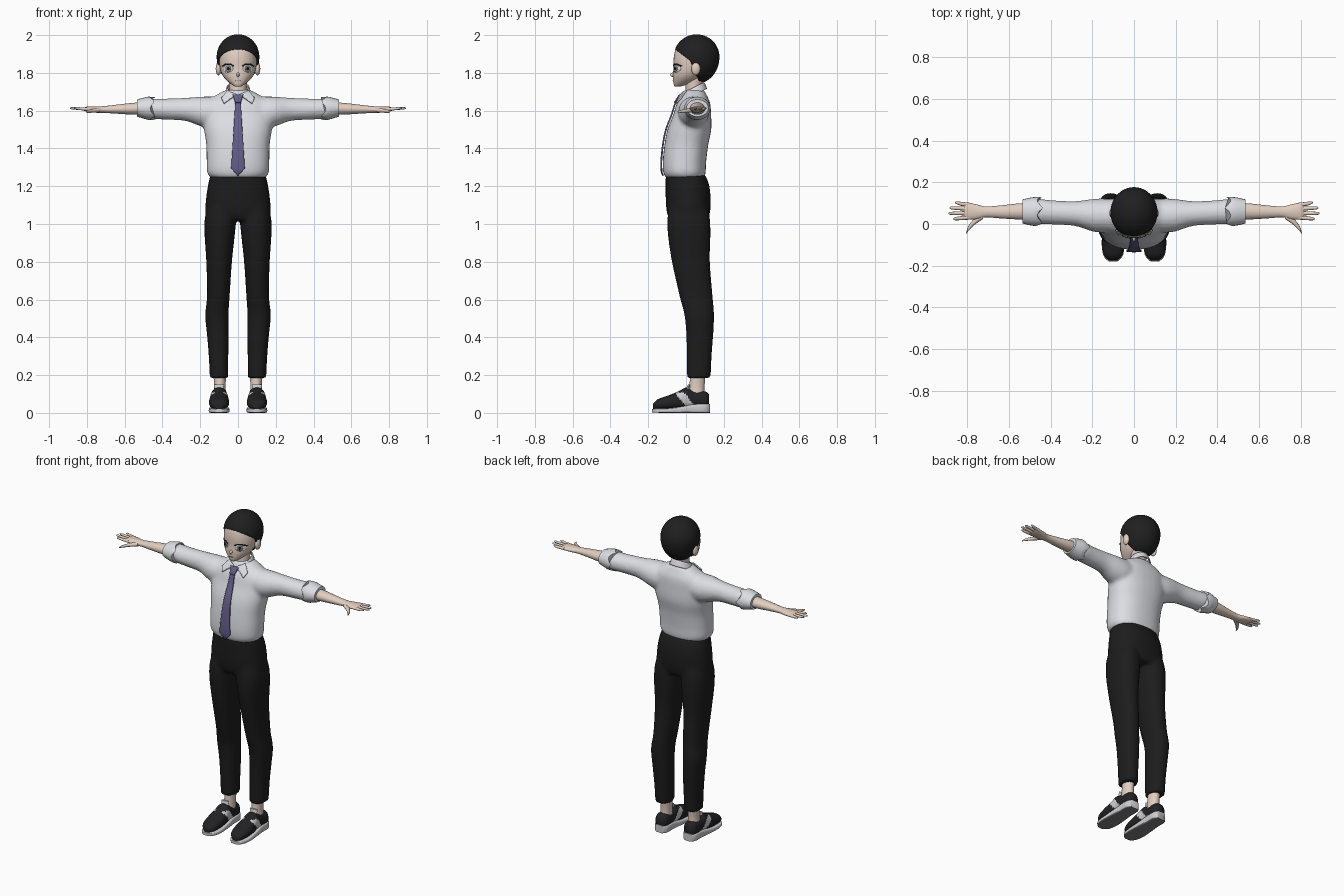
import bpy, bmesh, math
from mathutils import Vector
from mathutils.bvhtree import BVHTree

cube = bpy.data.objects.get("Cube")
if cube:
    bpy.data.objects.remove(cube)


def material(name, r, g, b):
    m = bpy.data.materials.new(name)
    m.use_nodes = True
    m.diffuse_color = (r, g, b, 1)
    node = next(n for n in m.node_tree.nodes if n.type == 'BSDF_PRINCIPLED')
    node.inputs["Base Color"].default_value = (r, g, b, 1)
    node.inputs["Roughness"].default_value = 0.8
    return m


SHIRT = material("shirt white", .72, .73, .77)
SKIN = material("skin", .76, .62, .53)
CLOTH = material("trouser black", .012, .012, .013)
HAIR = material("hair black", .014, .014, .015)
TIE = material("tie purple", .13, .11, .25)
SHOE = material("shoe black", .016, .016, .018)
TRIM = material("shoe light grey", .6, .6, .62)
SOLE = material("sole grey", .2, .2, .21)
EYE = material("eye white", .8, .8, .8)
IRIS = material("iris grey", .3, .27, .27)


def smooth_rings(rings, steps):
    """Catmull-Rom interpolation between the given rings."""
    out = []
    for i in range(len(rings) - 1):
        p = [rings[max(i - 1, 0)], rings[i], rings[i + 1], rings[min(i + 2, len(rings) - 1)]]
        for k in range(steps):
            t = k / steps
            out.append([b + .5 * t * (c - a + t * (2 * a - 5 * b + 4 * c - d + t * (3 * (b - c) + d - a)))
                        for a, b, c, d in zip(*p)])
    return out + [list(rings[-1])]


def loft(bm, axis, rings, n=24, power=2.0, side=1, steps=4, caps=True):
    """Rings are (position, radius, radius, centre, centre) along an axis."""
    loops = []
    for pos, a, b, ca, cb in smooth_rings(rings, steps):
        loop = []
        for i in range(n):
            t = 2 * math.pi * i / n
            c, s = math.cos(t), math.sin(t)
            u = ca + a * math.copysign(abs(c) ** (2 / power), c)
            v = cb + b * math.copysign(abs(s) ** (2 / power), s)
            x, y, z = {'x': (pos, u, v), 'y': (u, pos, v), 'z': (u, v, pos)}[axis]
            loop.append(bm.verts.new((x * side, y, z)))
        loops.append(loop)
    for lo, hi in zip(loops, loops[1:]):
        for i in range(n):
            j = (i + 1) % n
            bm.faces.new((lo[i], lo[j], hi[j], hi[i]))
    if caps:
        bm.faces.new(loops[0])
        bm.faces.new(loops[-1])
    return bm


def make(name, bm, *mats, mirror=False, voxel=0, thick=0):
    bmesh.ops.recalc_face_normals(bm, faces=bm.faces[:])
    me = bpy.data.meshes.new(name)
    bm.to_mesh(me)
    bm.free()
    for m in mats:
        me.materials.append(m)
    me.shade_smooth()
    me.set_sharp_from_angle(angle=.9)
    ob = bpy.data.objects.new(name, me)
    bpy.context.collection.objects.link(ob)
    if voxel:
        r = ob.modifiers.new("blend", 'REMESH')
        r.mode, r.voxel_size, r.use_smooth_shade = 'VOXEL', voxel, True
        s = ob.modifiers.new("soften", 'SMOOTH')
        s.factor, s.iterations = .5, 5
    if thick:
        s = ob.modifiers.new("thickness", 'SOLIDIFY')
        s.thickness, s.offset = thick, 0
    if mirror:
        ob.modifiers.new("mirror", 'MIRROR').use_clip = False
    return ob


def surface(ob):
    bpy.context.view_layer.update()
    return BVHTree.FromObject(ob, bpy.context.evaluated_depsgraph_get())


def plate(name, tree, pts, mat, lift, thick=.004, grid=.012, mirror=False):
    """Thin panel outlined in x and z, laid on the front of a surface."""
    bm = bmesh.new()
    bm.faces.new([bm.verts.new((x, 0, z)) for x, z in pts])
    for k, normal in ((0, (1, 0, 0)), (1, (0, 0, 1))):
        lo, hi = min(p[k] for p in pts), max(p[k] for p in pts)
        for i in range(1, int((hi - lo) / grid) + 1):
            bmesh.ops.bisect_plane(bm, geom=bm.verts[:] + bm.edges[:] + bm.faces[:],
                                   plane_co=Vector(normal) * (lo + i * grid), plane_no=normal)
    for v in bm.verts:
        hit = tree.ray_cast(Vector((v.co.x, -1, v.co.z)), Vector((0, 1, 0)))[0]
        v.co.y = (hit.y if hit else 0) - lift
    return make(name, bm, mat, mirror=mirror, thick=thick)


def oval(x, z, rx, rz, n=18):
    return [(x + rx * math.cos(2 * math.pi * i / n), z + rz * math.sin(2 * math.pi * i / n)) for i in range(n)]


def ball(centre, radii, u=32, v=20):
    bm = bmesh.new()
    bmesh.ops.create_uvsphere(bm, u_segments=u, v_segments=v, radius=1)
    for w in bm.verts:
        w.co = Vector(centre) + Vector(a * b for a, b in zip(w.co, radii))
    return bm


# Shirt: torso and sleeves blended into one skin
bm = loft(bmesh.new(), 'z', [
    (1.243, .142, .1, 0, -.005), (1.27, .163, .112, 0, -.008), (1.33, .166, .115, 0, -.008),
    (1.42, .168, .116, 0, .002), (1.5, .18, .116, 0, .018), (1.58, .185, .1, 0, .033),
    (1.64, .17, .088, 0, .04), (1.68, .12, .066, 0, .045), (1.71, .062, .05, 0, .045)], 32, 2.3)
for s in (1, -1):
    loft(bm, 'x', [
        (.06, .075, .07, .04, 1.6), (.14, .082, .085, .04, 1.59), (.2, .078, .078, .042, 1.596),
        (.28, .06, .061, .05, 1.607), (.38, .058, .056, .055, 1.608), (.45, .06, .054, .06, 1.61),
        (.5, .055, .048, .06, 1.612)], side=s)
shirt = make("shirt", bm, SHIRT, voxel=.011)

# Rolled cuffs with a ragged folded edge
bm = loft(bmesh.new(), 'x', [
    (.435, .068, .061, .06, 1.612), (.48, .069, .06, .06, 1.613), (.535, .058, .045, .06, 1.614)])
for v in bm.verts:
    if v.co.x < .46:
        v.co.x += .03 * abs(math.sin(2.5 * math.atan2(v.co.z - 1.61, v.co.y - .06)))
make("cuffs", bm, SHIRT, mirror=True)

# Collar band, collar points and tie
bm = loft(bmesh.new(), 'z', [(1.68, .07, .066, 0, .043), (1.722, .058, .052, 0, .043)], caps=False)
for v in bm.verts:
    v.co.z += (v.co.y - .04) * .5
make("collar_band", bm, SHIRT, thick=.006)
front = surface(shirt)
plate("collar_points", front, [(.008, 1.685), (.075, 1.637), (.088, 1.665), (.055, 1.705)], SHIRT, .009, .008, mirror=True)
plate("tie_blade", front, [(-.014, 1.65), (-.036, 1.295), (0, 1.255), (.036, 1.295), (.014, 1.65)], TIE, .009, .008)
plate("tie_knot", front, [(-.028, 1.684), (-.014, 1.642), (.014, 1.642), (.028, 1.684)], TIE, .014, .009)

# Trousers: hips and two legs blended
bm = loft(bmesh.new(), 'z', [
    (1.02, .15, .1, 0, .015), (1.06, .172, .114, 0, .013), (1.12, .171, .119, 0, .012),
    (1.2, .16, .116, 0, .008), (1.262, .146, .105, 0, -.003)], 32, 2.3)
for s in (1, -1):
    loft(bm, 'z', [
        (.185, .049, .063, .101, .068), (.3, .052, .066, .103, .07), (.42, .058, .072, .107, .073),
        (.52, .062, .079, .112, .07), (.62, .06, .088, .104, .053), (.8, .068, .101, .1, .026),
        (.94, .08, .113, .097, .017), (1.03, .083, .113, .093, .014), (1.1, .07, .1, .09, .012)],
        side=s, power=2.2)
make("trousers", bm, CLOTH, voxel=.011)

# Neck and ankles
make("neck", loft(bmesh.new(), 'z', [(1.66, .05, .05, 0, .04), (1.71, .046, .043, 0, .04), (1.78, .05, .05, 0, .05)]), SKIN)
make("ankles", loft(bmesh.new(), 'z', [
    (.08, .034, .045, .098, .055), (.14, .031, .04, .096, .058), (.24, .034, .042, .098, .066)]), SKIN, mirror=True)

# Forearms with palms, fingers and thumbs
make("forearms", loft(bmesh.new(), 'x', [
    (.49, .042, .034, .06, 1.612), (.56, .038, .031, .06, 1.61), (.64, .031, .024, .058, 1.608),
    (.71, .026, .018, .058, 1.606), (.75, .035, .017, .058, 1.606), (.8, .041, .013, .062, 1.608),
    (.815, .037, .008, .063, 1.608)]), SKIN, mirror=True)
bm = bmesh.new()
for y, tip, spread in ((.031, .868, -.006), (.052, .89, -.001), (.073, .885, .004), (.092, .86, .01)):
    loft(bm, 'x', [(.79, .01, .009, y, 1.608), (.83, .0095, .008, y + spread * .5, 1.61),
                   (tip - .01, .007, .006, y + spread, 1.613), (tip, .002, .002, y + spread, 1.613)], 10)
loft(bm, 'x', [(.725, .016, .012, .04, 1.604), (.765, .016, .011, .012, 1.6),
               (.795, .012, .008, -.022, 1.596), (.805, .004, .003, -.044, 1.594)], 10)
make("fingers", bm, SKIN, mirror=True)

# Head with jaw
head = make("head", loft(bmesh.new(), 'z', [
    (1.727, .012, .012, 0, -.046), (1.735, .028, .03, 0, -.034), (1.76, .06, .063, 0, -.005),
    (1.79, .083, .083, 0, .014), (1.83, .096, .099, 0, .033), (1.88, .1, .108, 0, .043),
    (1.93, .09, .097, 0, .045), (1.97, .06, .065, 0, .05), (1.985, .02, .02, 0, .05)], 32, 2.15), SKIN)
make("nose", ball((0, -.067, 1.79), (.009, .017, .012), 12, 8), SKIN)
make("ears", ball((.103, .052, 1.822), (.015, .024, .035), 16, 12), SKIN, mirror=True)

# Hair cap, trimmed along the forehead, temples and nape
bm = ball((0, .056, 1.885), (.109, .117, .115), 40, 28)
for v in bm.verts:
    if v.co.z < 1.885:
        v.co.z = 1.885 + (v.co.z - 1.885) * 1.2
brow, temple, nape = [(Vector(p), Vector(n)) for p, n in (
    ((0, .02, 1.868), (0, .6, .8)), ((0, .025, 1.86), (0, .92, .4)), ((0, .09, 1.757), (0, .2, .98)))]
for co, no in (brow, temple, nape):
    bmesh.ops.bisect_plane(bm, geom=bm.verts[:] + bm.edges[:] + bm.faces[:], plane_co=co, plane_no=no)


def below(f, plane):
    return (f.calc_center_median() - plane[0]).dot(plane[1]) < 0


bmesh.ops.delete(bm, geom=[f for f in bm.faces if (below(f, brow) and below(f, temple)) or below(f, nape)],
                 context='FACES')
make("hair", bm, HAIR, thick=.008)

# Eyes and mouth as thin plates
face = surface(head)
plate("eye_whites", face, oval(.053, 1.823, .027, .02), EYE, .002, .002, .008, True)
plate("irises", face, oval(.052, 1.822, .014, .018), IRIS, .004, .002, .008, True)
plate("pupils", face, oval(.052, 1.823, .006, .009), HAIR, .006, .002, .008, True)
plate("lashes", face, [(.024, 1.833), (.04, 1.842), (.06, 1.843), (.082, 1.834), (.087, 1.838),
                       (.064, 1.85), (.04, 1.85), (.022, 1.839)], HAIR, .005, .002, .008, True)
plate("mouth", face, [(-.012, 1.757), (.012, 1.757), (.012, 1.76), (-.012, 1.76)], IRIS, .002, .002)

# Shoe uppers with a slanted pale side band
bm = loft(bmesh.new(), 'y', [
    (-.174, .02, .014, .1, .034), (-.15, .043, .027, .1, .045), (-.1, .053, .036, .1, .054),
    (-.04, .05, .048, .1, .066), (0, .045, .056, .1, .078), (.04, .042, .047, .1, .071),
    (.1, .041, .047, .1, .067), (.122, .026, .038, .1, .062)], 32, 2.3, steps=8)
for f in bm.faces:
    c = f.calc_center_median()
    band = abs(c.y + .005 + (c.z - .07) * .8) < .024
    f.material_index = int(band and c.z < .108 and abs(c.x - .1) > .02)
make("shoe_uppers", bm, SHOE, TRIM, mirror=True)

# Shoe tongues and soles with a darker underside
make("shoe_tongues", loft(bmesh.new(), 'z', [(.11, .024, .01, .1, .008), (.15, .027, .006, .1, .016)], 16), TRIM, mirror=True)
bm = loft(bmesh.new(), 'y', [
    (-.18, .02, .009, .1, .011), (-.155, .045, .011, .1, .012), (-.1, .055, .012, .1, .012),
    (-.02, .051, .017, .1, .017), (.04, .046, .023, .1, .023), (.1, .045, .024, .1, .024),
    (.126, .028, .024, .1, .024)], 24, 6)
bm.normal_update()
for f in bm.faces:
    f.material_index = int(f.calc_center_median().z < .006)
make("shoe_soles", bm, TRIM, SOLE, mirror=True)
